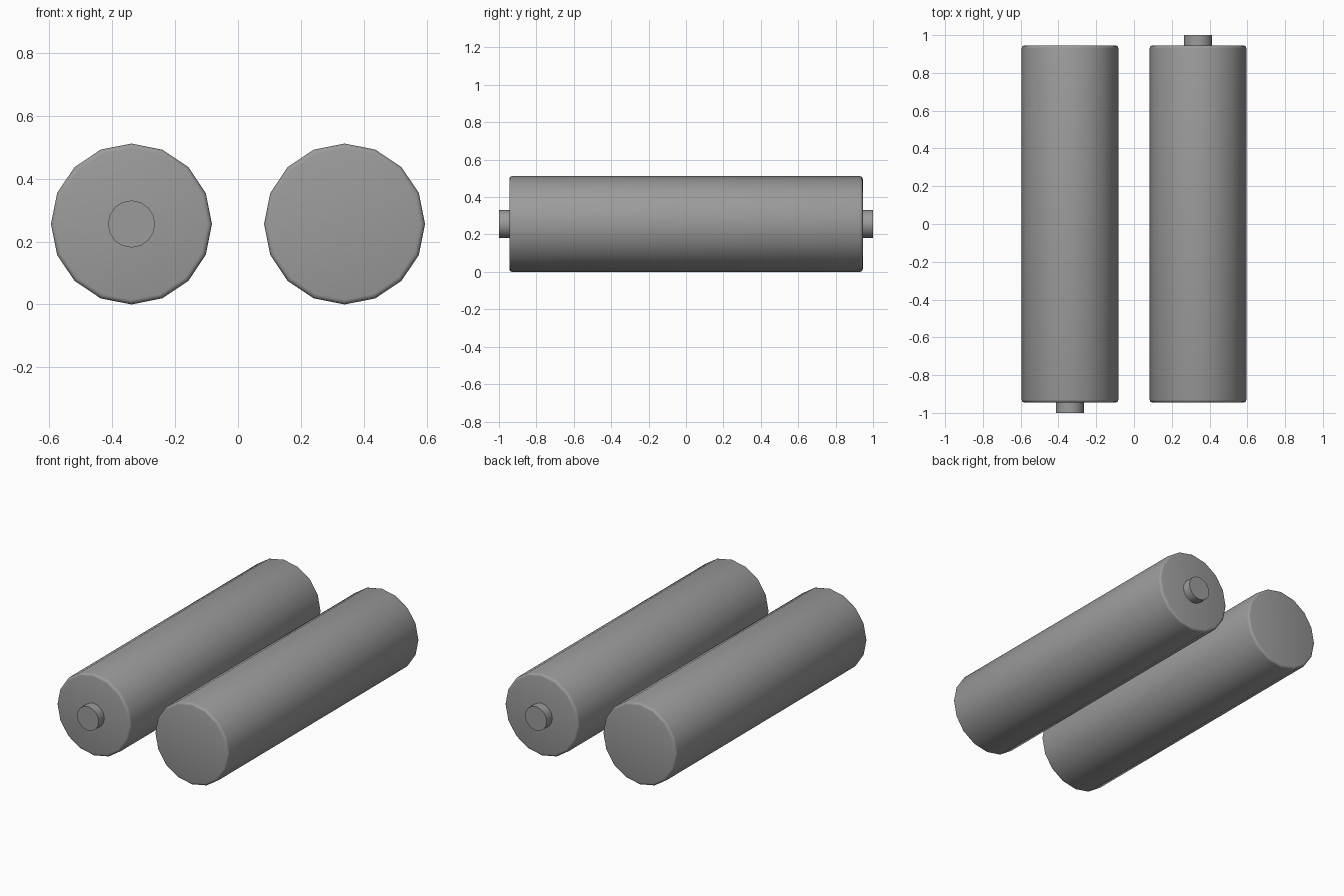
import bpy
from math import radians, pi

cube = bpy.data.objects.get("Cube")
if cube:
    bpy.data.objects.remove(cube, do_unlink=True)

RADIUS, HALF_BODY, SPACING = 0.256, 0.945, 0.339

grey = bpy.data.materials.new("plain_grey")
grey.use_nodes = True
colour = (0.33, 0.33, 0.33, 1)
grey.diffuse_color = colour
grey.node_tree.nodes["Principled BSDF"].inputs["Base Color"].default_value = colour


def rod(name, x, y_start, y_end, radius, bevel=0):
    """Cylinder lying along y, with optionally rounded rims."""
    bpy.ops.mesh.primitive_cylinder_add(
        vertices=16, radius=radius, depth=abs(y_end - y_start),
        location=(x, (y_start + y_end) / 2, RADIUS), rotation=(pi / 2, 0, 0))
    obj = bpy.context.object
    obj.name = name
    obj.data.materials.append(grey)
    if bevel:
        mod = obj.modifiers.new("rounded_rims", 'BEVEL')
        mod.width = bevel
        mod.segments = 3
        mod.limit_method = 'ANGLE'
        mod.angle_limit = radians(40)
        bpy.ops.object.modifier_apply(modifier=mod.name)
    bpy.ops.object.shade_smooth_by_angle(angle=radians(40))


# Two cells side by side, pointing opposite ways
for side, sign in (("right", -1), ("left", 1)):
    x = sign * SPACING
    rod(side + "_cell_body", x, -HALF_BODY, HALF_BODY, RADIUS, 0.015)
    rod(side + "_cell_terminal", x, sign * (HALF_BODY - 0.01), sign, 0.075)
